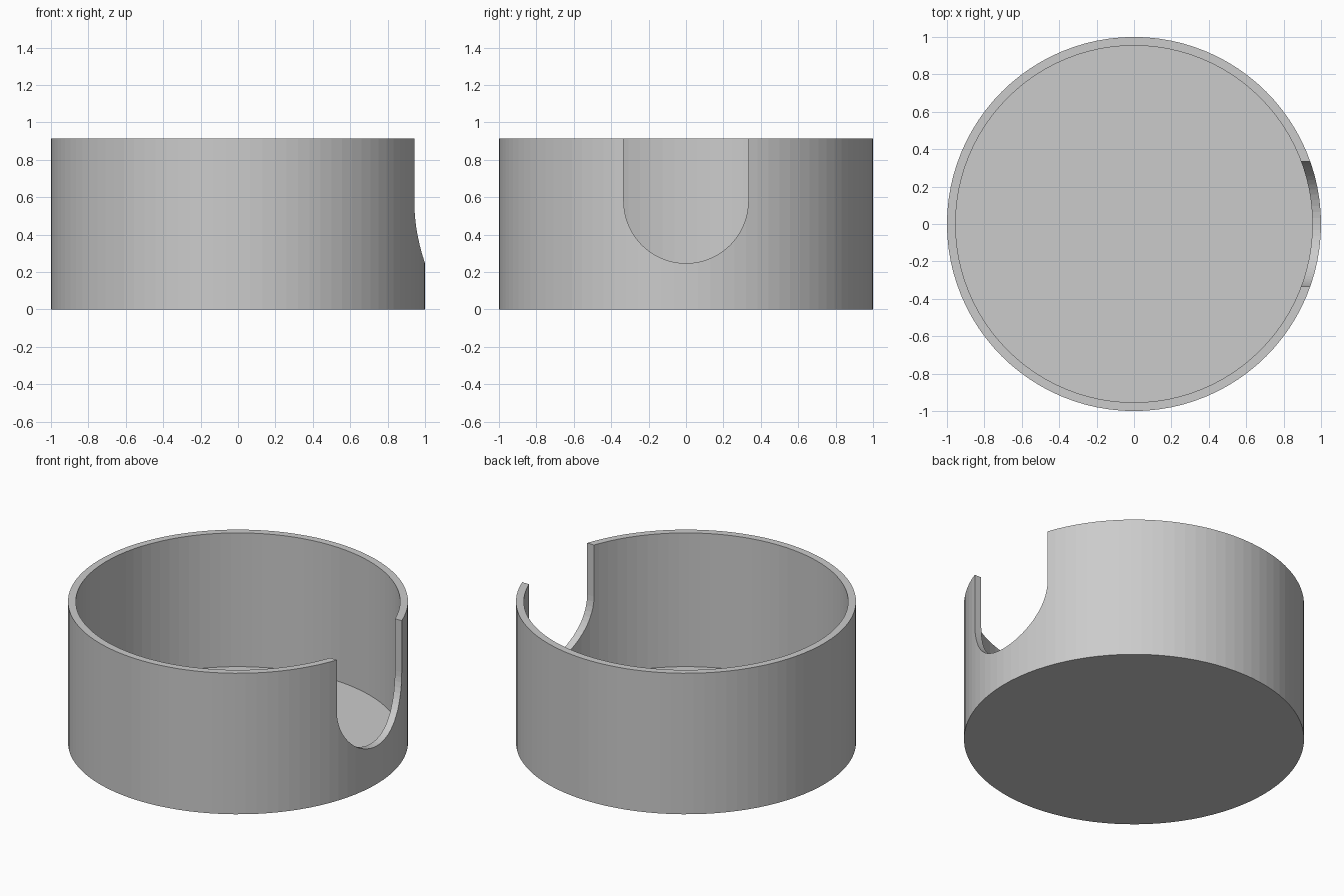
import bpy, bmesh, math

cube = bpy.data.objects.get("Cube")
if cube:
    bpy.data.objects.remove(cube)

SEGMENTS = 96
RADIUS, HEIGHT, WALL, FLOOR = 1.0, 0.915, 0.046, 0.047
NOTCH_R, NOTCH_Z = 0.333, 0.58

grey = bpy.data.materials.new("plain grey")
grey.use_nodes = True
colour = (0.6, 0.6, 0.6, 1)
grey.diffuse_color = colour
grey.node_tree.nodes["Principled BSDF"].inputs["Base Color"].default_value = colour


def prism(name, points, offset):
    """Extrude a closed outline along the offset into a solid object."""
    bm = bmesh.new()
    face = bm.faces.new([bm.verts.new(p) for p in points])
    moved = bmesh.ops.extrude_face_region(bm, geom=[face])["geom"]
    bmesh.ops.translate(bm, vec=offset, verts=[v for v in moved if isinstance(v, bmesh.types.BMVert)])
    bmesh.ops.recalc_face_normals(bm, faces=bm.faces)
    mesh = bpy.data.meshes.new(name)
    bm.to_mesh(mesh)
    bm.free()
    mesh.materials.append(grey)
    obj = bpy.data.objects.new(name, mesh)
    bpy.context.collection.objects.link(obj)
    return obj


def circle(radius, z):
    steps = [2 * math.pi * i / SEGMENTS for i in range(SEGMENTS)]
    return [(radius * math.cos(a), radius * math.sin(a), z) for a in steps]


# Solid round body, a cavity above the floor, and a U-shaped notch on the left side
cup = prism("round_cup", circle(RADIUS, 0), (0, 0, HEIGHT))
cavity = prism("cavity_cutter", circle(RADIUS - WALL, FLOOR), (0, 0, HEIGHT))
arc = [math.pi * (1 + i / 32) for i in range(33)]
outline = [(0.5, NOTCH_R * math.cos(a), NOTCH_Z + NOTCH_R * math.sin(a)) for a in arc]
outline += [(0.5, NOTCH_R, HEIGHT + 0.2), (0.5, -NOTCH_R, HEIGHT + 0.2)]
notch = prism("notch_cutter", outline, (1, 0, 0))

# Cut the openings and apply the result
for cutter in (cavity, notch):
    cutter.hide_render = True
    mod = cup.modifiers.new(cutter.name, 'BOOLEAN')
    mod.operation = 'DIFFERENCE'
    mod.solver = 'EXACT'
    mod.object = cutter
    bpy.context.view_layer.objects.active = cup
    bpy.ops.object.modifier_apply(modifier=mod.name)
    bpy.data.objects.remove(cutter)
